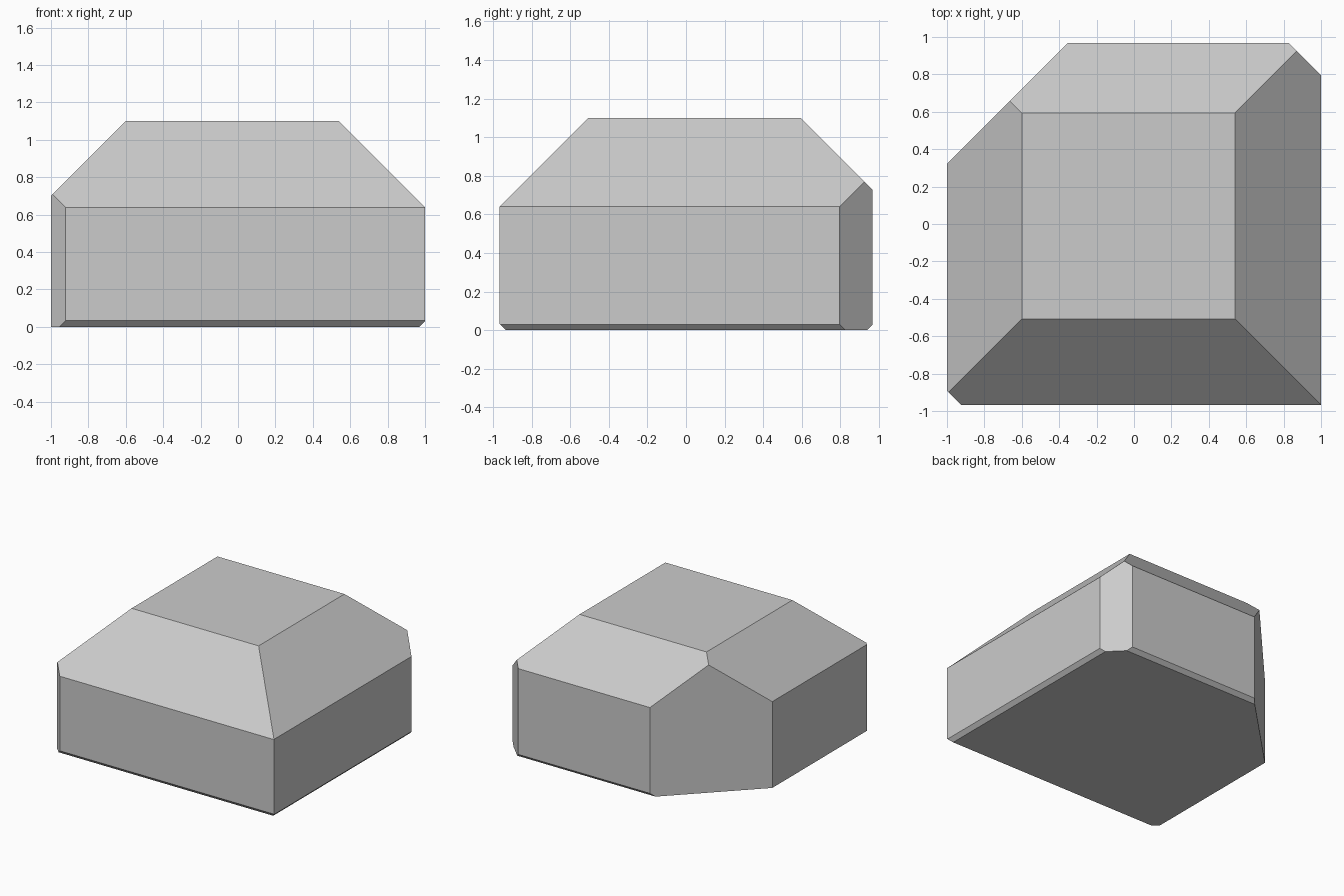
import bpy, bmesh
from mathutils import Vector

if "Cube" in bpy.data.objects:
    bpy.data.objects.remove(bpy.data.objects["Cube"])

HALF_X, HALF_Y, HEIGHT = 1.0, 0.968, 1.1


def slice_off(bm, normal, limit):
    """Cut away everything where dot(normal, p) > limit and cap the cut."""
    n = Vector(normal)
    geom = bm.verts[:] + bm.edges[:] + bm.faces[:]
    cut = bmesh.ops.bisect_plane(bm, geom=geom, dist=1e-5,
                                 plane_co=n * (limit / n.length_squared),
                                 plane_no=n, clear_outer=True)
    edges = [e for e in cut["geom_cut"] if isinstance(e, bmesh.types.BMEdge)]
    bmesh.ops.contextual_create(bm, geom=edges)


# Block
bm = bmesh.new()
bmesh.ops.create_cube(bm, size=1)
for v in bm.verts:
    v.co = (v.co.x * 2 * HALF_X, v.co.y * 2 * HALF_Y, (v.co.z + 0.5) * HEIGHT)

# 45 degree bevels, each a plane normal and its limit
bevels = [
    # sloping top sides: left, right, front, back
    ((-1, 0, 1), 1.70), ((1, 0, 1), 1.64), ((0, -1, 1), 1.607), ((0, 1, 1), 1.694),
    # upright corners: back left, back right, front left
    ((-1, 1, 0), 1.322), ((1, 1, 0), 1.796), ((-1, -1, 0), 1.89),
    # thin bottom edges: front, back, right
    ((0, -1, -1), 0.934), ((0, 1, -1), 0.938), ((1, 0, -1), 0.97),
]
for normal, limit in bevels:
    slice_off(bm, normal, limit)

bmesh.ops.recalc_face_normals(bm, faces=bm.faces)
mesh = bpy.data.meshes.new("faceted_block")
bm.to_mesh(mesh)
bm.free()
bpy.context.collection.objects.link(bpy.data.objects.new("faceted_block", mesh))
